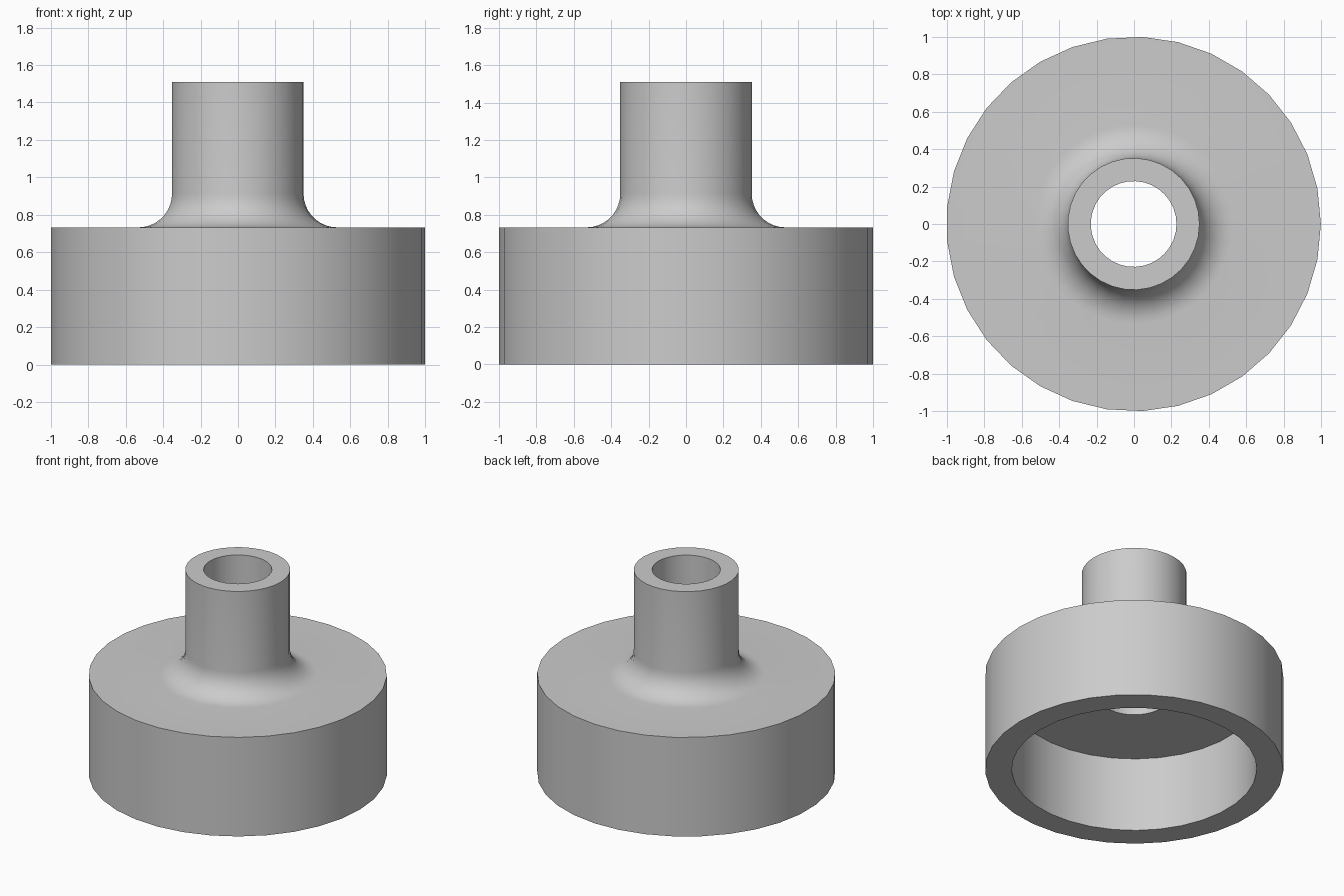
import bpy, bmesh
from math import sin, cos, pi, radians

cube = bpy.data.objects.get("Cube")
if cube:
    bpy.data.objects.remove(cube)

SIDES = 33
FILLET_STEPS = 9
HEIGHT = 1.51
SHELF = 0.733
CEILING = 0.553
CUP_OUTER, CUP_INNER = 1.0, 0.822
NECK, BORE = 0.352, 0.229
FILLET = 0.18


def lathe(name, profile, material):
    """Revolve a closed (radius, z) profile around the vertical axis."""
    bm = bmesh.new()
    rings = []
    for i in range(SIDES):
        a = 2 * pi * i / SIDES
        rings.append([bm.verts.new((r * cos(a), r * sin(a), z)) for r, z in profile])
    n = len(profile)
    for i in range(SIDES):
        here, there = rings[i], rings[(i + 1) % SIDES]
        for j in range(n):
            k = (j + 1) % n
            bm.faces.new((here[j], there[j], there[k], here[k]))
    bmesh.ops.recalc_face_normals(bm, faces=bm.faces)
    mesh = bpy.data.meshes.new(name)
    bm.to_mesh(mesh)
    bm.free()
    mesh.materials.append(material)
    obj = bpy.data.objects.new(name, mesh)
    bpy.context.collection.objects.link(obj)
    bpy.ops.object.select_all(action='DESELECT')
    obj.select_set(True)
    bpy.context.view_layer.objects.active = obj
    bpy.ops.object.shade_smooth_by_angle(angle=radians(30))
    return obj


# Plain grey finish
grey = bpy.data.materials.new("plain_grey")
grey.use_nodes = True
colour = (0.6, 0.6, 0.6, 1)
grey.diffuse_color = colour
grey.node_tree.nodes["Principled BSDF"].inputs["Base Color"].default_value = colour

# Concave fillet from the shelf up into the neck
fillet = []
for i in range(FILLET_STEPS + 1):
    a = pi / 2 * i / FILLET_STEPS
    fillet.append((NECK + FILLET * (1 - sin(a)), SHELF + FILLET * (1 - cos(a))))

# Hollow cup, open underneath, with a bored neck on top
profile = [(CUP_INNER, 0), (CUP_OUTER, 0), (CUP_OUTER, SHELF)]
profile += fillet
profile += [(NECK, HEIGHT), (BORE, HEIGHT), (BORE, CEILING), (CUP_INNER, CEILING)]
flanged_cap = lathe("flanged_cap", profile, grey)
flanged_cap.location.x = -0.002
